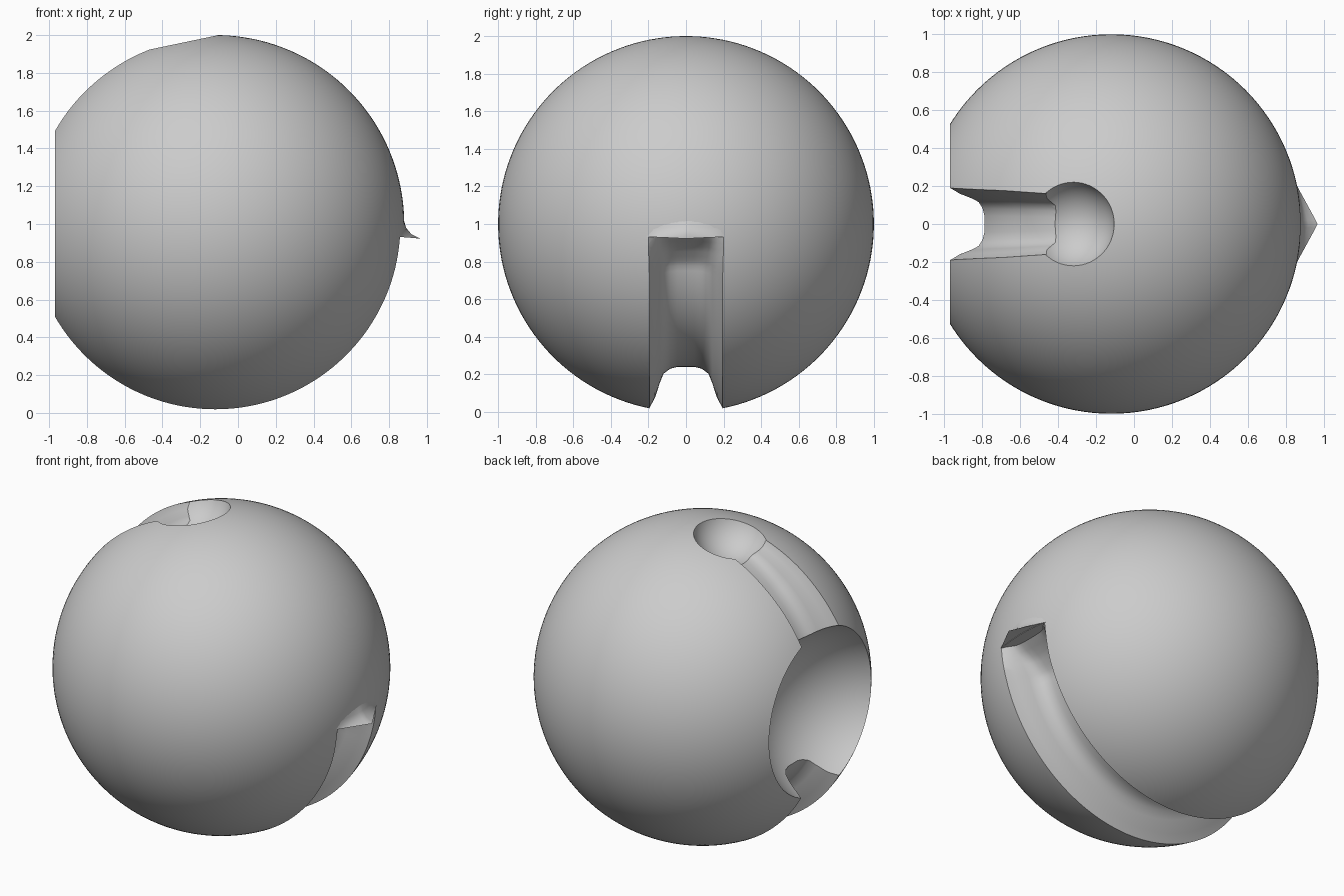
import bpy, bmesh
from math import sin, cos, radians, sqrt

if "Cube" in bpy.data.objects:
    bpy.data.objects.remove(bpy.data.objects["Cube"])

CX, CZ = -0.12, 1.0


def make_object(name, bm):
    bmesh.ops.recalc_face_normals(bm, faces=bm.faces)
    me = bpy.data.meshes.new(name)
    bm.to_mesh(me)
    bm.free()
    ob = bpy.data.objects.new(name, me)
    bpy.context.collection.objects.link(ob)
    return ob


def ball(name, loc, r, u=64, v=40):
    bpy.ops.mesh.primitive_uv_sphere_add(segments=u, ring_count=v, radius=r, location=loc)
    ob = bpy.context.object
    ob.name = name
    return ob


def skin(name, rings):
    """Closed solid through a row of equal closed rings."""
    bm = bmesh.new()
    vs = [[bm.verts.new(p) for p in ring] for ring in rings]
    n = len(vs[0])
    for a, b in zip(vs, vs[1:]):
        for i in range(n):
            j = (i + 1) % n
            bm.faces.new((a[i], a[j], b[j], b[i]))
    bm.faces.new(vs[0])
    bm.faces.new(vs[-1])
    return make_object(name, bm)


# Half profile of a groove: half width, height fraction from floor to rim
HALF = [(0.045, 0.0), (0.085, 0.05), (0.12, 0.17), (0.14, 0.4), (0.165, 0.75), (0.195, 1.0), (0.21, 1.25)]


def interp(keys, a):
    for (a0, f0, w0), (a1, f1, w1) in zip(keys, keys[1:]):
        if a <= a1:
            t = (a - a0) / (a1 - a0)
            return f0 + (f1 - f0) * t, w0 + (w1 - w0) * t
    return keys[-1][1:]


def groove(name, keys, steps):
    """Sweep the groove around the ball; keys are angle, floor radius, width scale."""
    rings = []
    for k in range(steps + 1):
        a = keys[0][0] + (keys[-1][0] - keys[0][0]) * k / steps
        floor, w = interp(keys, a)
        prof = [(-y * w, h) for y, h in reversed(HALF)] + [(y * w, h) for y, h in HALF]
        ring = []
        for y, h in prof:
            r = floor + h * (0.98 - floor) if h <= 1 else 1.06
            ring.append((CX + r * cos(radians(a)), y, CZ + r * sin(radians(a))))
        rings.append(ring)
    return skin(name, rings)


# Main ball and the volumes carved out of it
body = ball("ball_body", (CX, 0, CZ), 1.0, 128, 80)
cutters = [
    ball("side_dish_cutter", (-1.185, 0, CZ), 0.57),
    ball("top_dimple_cutter", (CX - 1.07 * 0.205, 0, CZ + 1.07 * 0.979), 0.24),
    groove("upper_groove_cutter", [(107, 0.88, 0.8), (125, 0.83, 0.9), (160, 0.76, 1.0)], 24),
    groove("lower_groove_cutter", [(200, 0.76, 1.0), (344, 0.76, 1.0), (351, 0.82, 1.02), (356, 0.92, 1.02)], 72),
]
bpy.context.view_layer.objects.active = body
for c in cutters:
    m = body.modifiers.new("carve", 'BOOLEAN')
    m.operation = 'DIFFERENCE'
    m.solver = 'EXACT'
    m.object = c
    bpy.ops.object.modifier_apply(modifier=m.name)
    bpy.data.objects.remove(c)

# Pointed lip overhanging the end of the lower groove
rings = []
for k in range(25):
    y = -0.23 + 0.46 * k / 24
    out = (1 - abs(y) / 0.23) ** 1.25
    sx = lambda z: CX + sqrt(1 - y * y - (z - CZ) ** 2)
    rings.append([
        (0.78, y, 0.945),
        (sx(0.93) - 0.004, y, 0.934),
        (sx(0.92) - 0.004 + 0.095 * out, y, 0.932 - 0.01 * out),
        (sx(0.94) - 0.004 + 0.045 * out, y, 0.945),
        (sx(0.98) - 0.004 + 0.014 * out, y, 0.98),
        (sx(1.03) - 0.004, y, 1.03),
        (0.78, y, 1.03),
    ])
lip = skin("groove_lip", rings)

for ob in (body, lip):
    bpy.ops.object.select_all(action='DESELECT')
    ob.select_set(True)
    bpy.context.view_layer.objects.active = ob
    bpy.ops.object.shade_smooth_by_angle(angle=radians(35))
